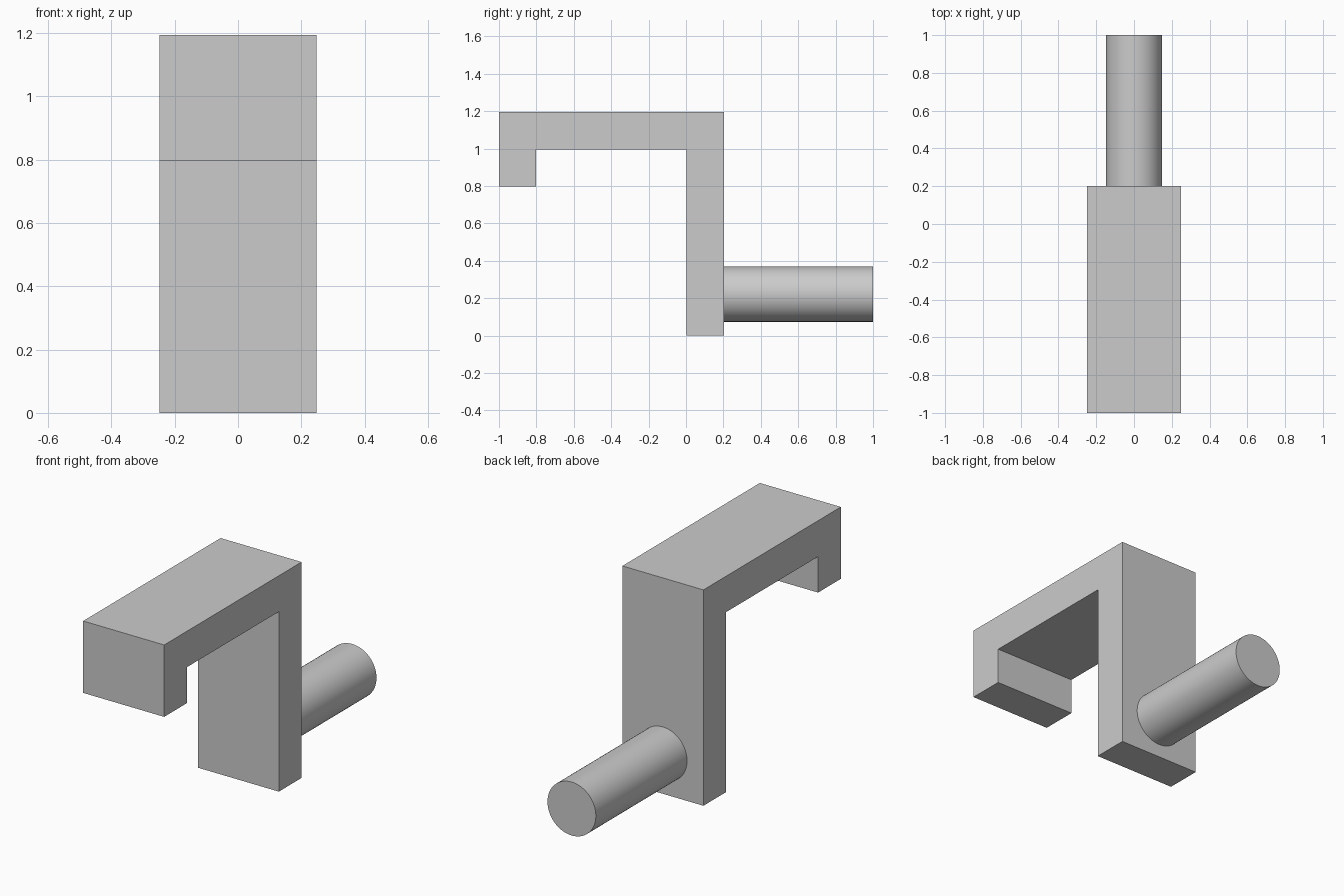
import bpy
import bmesh
import math

cube = bpy.data.objects.get("Cube")
if cube:
    bpy.data.objects.remove(cube, do_unlink=True)

grey = bpy.data.materials.new("plain grey")
grey.use_nodes = True
color = (0.6, 0.6, 0.6, 1)
grey.diffuse_color = color
grey.node_tree.nodes["Principled BSDF"].inputs["Base Color"].default_value = color

HALF_WIDTH = 0.248
BACK = 0.202      # rear face of the upright
TOP = 1.195
THICK = 0.199

# Hooked bracket: side profile extruded across the width
profile = [
    (-1, TOP), (BACK, TOP), (BACK, 0), (BACK - THICK, 0),
    (BACK - THICK, TOP - THICK), (-1 + THICK, TOP - THICK),
    (-1 + THICK, TOP - 2 * THICK), (-1, TOP - 2 * THICK),
]
bm = bmesh.new()
side = bm.faces.new([bm.verts.new((-HALF_WIDTH, y, z)) for y, z in profile])
extruded = bmesh.ops.extrude_face_region(bm, geom=[side])["geom"]
bmesh.ops.translate(
    bm, vec=(2 * HALF_WIDTH, 0, 0),
    verts=[v for v in extruded if isinstance(v, bmesh.types.BMVert)])
bmesh.ops.recalc_face_normals(bm, faces=bm.faces)
mesh = bpy.data.meshes.new("hook_bracket")
bm.to_mesh(mesh)
bm.free()
mesh.materials.append(grey)
bracket = bpy.data.objects.new("hook_bracket", mesh)
bpy.context.collection.objects.link(bracket)

# Round peg standing out from the back of the upright
bpy.ops.mesh.primitive_cylinder_add(
    vertices=64, radius=0.148, depth=1 - BACK,
    location=(0, (1 + BACK) / 2, 0.222), rotation=(math.pi / 2, 0, 0))
peg = bpy.context.object
peg.name = "round_peg"
peg.data.materials.append(grey)
bpy.ops.object.shade_smooth_by_angle(angle=math.radians(30))
